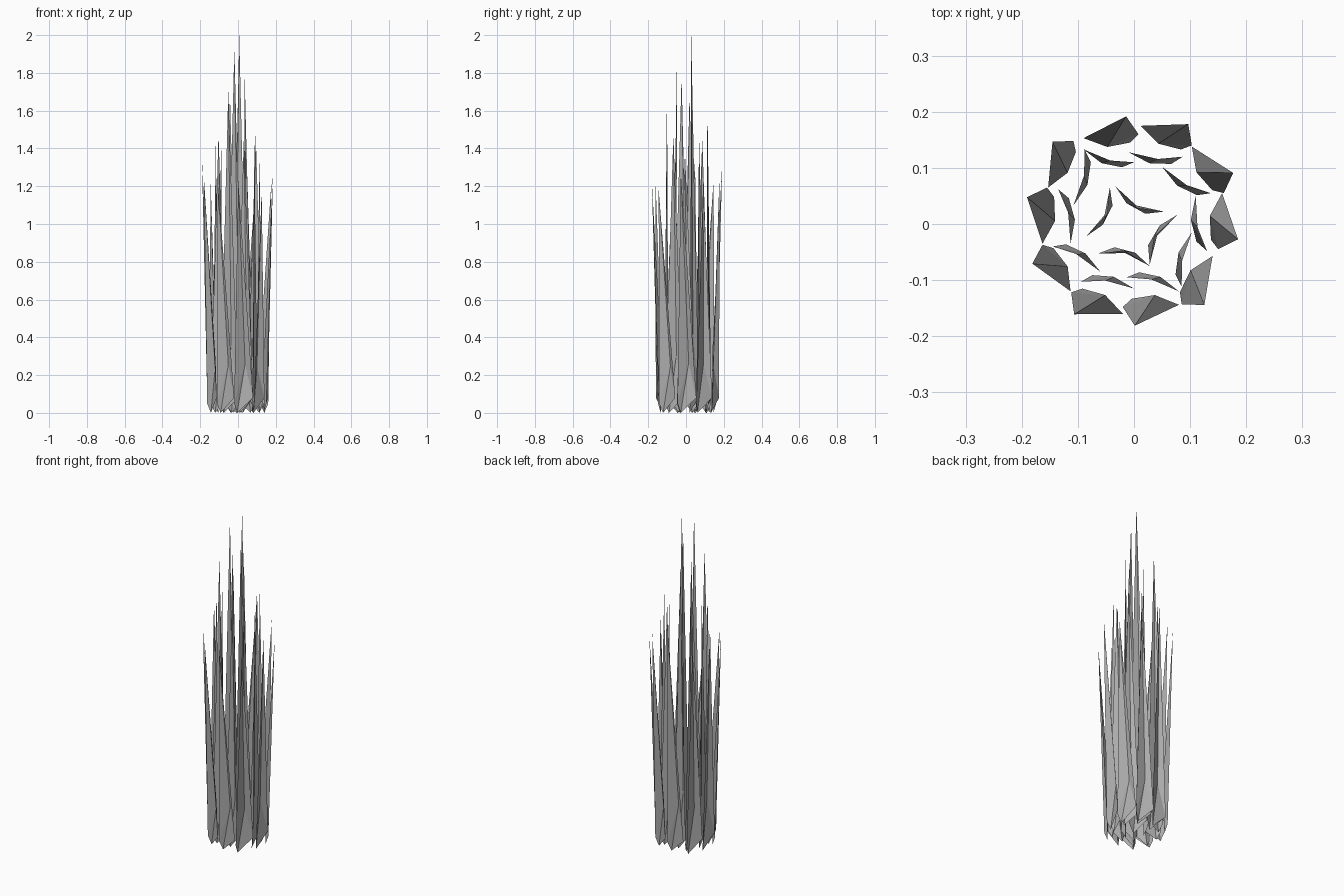
import bpy
from mathutils import Vector

# Each leaf: left base corner (x, y), right base corner (x, y), tip height.
# Left and right are as seen from outside the plant.
OUTER = [
    (.008, .160, -.090, .153, 1.33), (.103, .140, .012, .175, 1.27),
    (.160, .055, .103, .138, 1.22), (.150, -.045, .157, .055, 1.27),
    (.085, -.143, .140, -.057, 1.18), (-.020, -.148, .080, -.144, 1.23),
    (-.112, -.122, -.020, -.160, 1.22), (-.163, -.037, -.113, -.120, 1.26),
    (-.155, .065, -.163, -.035, 1.34), (-.108, .148, -.153, .065, 1.24)]
MIDDLE = [
    (.000, .110, -.090, .133, 1.68), (.087, .120, -.010, .128, 1.45),
    (.137, .055, .050, .102, 1.47), (.130, -.048, .110, .050, 1.38),
    (.085, -.112, .103, -.015, 1.47), (-.013, -.095, .080, -.120, 1.45),
    (-.095, -.103, .000, -.115, 1.71), (-.145, -.040, -.060, -.085, 1.48),
    (-.135, .062, -.113, -.035, 1.45), (-.088, .133, -.108, .033, 1.45)]
INNER = [
    (.053, .022, -.033, .067, 2.0), (.028, -.072, .078, .017, 1.78),
    (-.065, -.053, .028, -.075, 1.93), (-.043, .065, -.085, -.022, 1.68)]

# Dark grey leaf colour
grey = bpy.data.materials.new("leaf_grey")
grey.diffuse_color = (.42, .42, .42, 1)


def leaf_ring(name, leaves, low, mid, tip):
    """Folded spear leaves; low/mid/tip = (fraction along chord, outward fraction)."""
    verts, faces = [], []
    for lx, ly, rx, ry, h in leaves:
        a, b = Vector((lx, ly)), Vector((rx, ry))
        u = b - a
        out = Vector((u.y, -u.x))

        def at(p, z):
            q = a + u * p[0] + out * p[1]
            return (q.x, q.y, z)

        k = len(verts)
        verts += [at((0, 0), .05), at(low, 0), at((1, 0), .08),
                  at(mid, .21 * h), at(tip, h)]
        faces += [(k, k + 1, k + 3), (k + 1, k + 2, k + 3),
                  (k, k + 3, k + 4), (k + 3, k + 2, k + 4)]
    me = bpy.data.meshes.new(name)
    me.from_pydata(verts, [], faces)
    me.materials.append(grey)
    me.update()
    ob = bpy.data.objects.new(name, me)
    bpy.context.collection.objects.link(ob)


# Three rings, tallest in the centre
leaf_ring("outer_leaves", OUTER, (.16, -.14), (.58, -.19), (.2, .34))
leaf_ring("middle_leaves", MIDDLE, (.2, -.15), (.6, -.17), (.45, -.08))
leaf_ring("inner_leaves", INNER, (.28, -.19), (.68, -.18), (.45, -.17))
